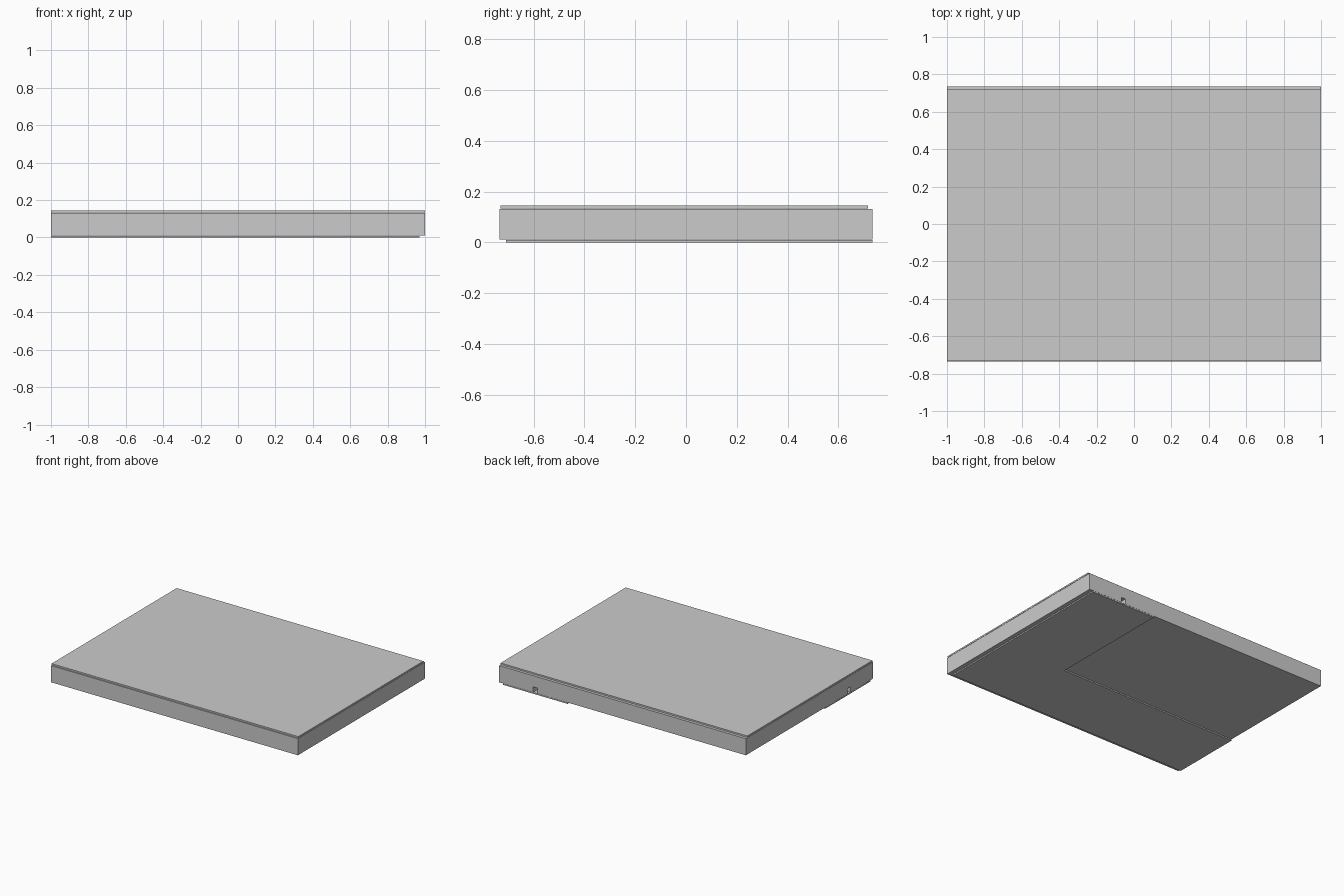
import bpy, bmesh

if "Cube" in bpy.data.objects:
    bpy.data.objects.remove(bpy.data.objects["Cube"])


def prism(name, outline, z0, z1):
    """Extrude a flat outline from z0 up to z1."""
    bm = bmesh.new()
    face = bm.faces.new([bm.verts.new((x, y, z0)) for x, y in outline])
    res = bmesh.ops.extrude_face_region(bm, geom=[face])
    verts = [v for v in res["geom"] if isinstance(v, bmesh.types.BMVert)]
    bmesh.ops.translate(bm, verts=verts, vec=(0, 0, z1 - z0))
    bmesh.ops.recalc_face_normals(bm, faces=bm.faces[:])
    mesh = bpy.data.meshes.new(name)
    bm.to_mesh(mesh)
    bm.free()
    obj = bpy.data.objects.new(name, mesh)
    bpy.context.collection.objects.link(obj)
    return obj


def rect(x0, x1, y0, y1):
    return [(x0, y0), (x1, y0), (x1, y1), (x0, y1)]


def ell(x0, x1, y0, y1, width):
    """L outline: one arm along the front, one along the right."""
    return [(x0, y0), (x1, y0), (x1, y1), (x1 - width, y1),
            (x1 - width, y0 + width), (x0, y0 + width)]


# Main slab
body = prism("slab_body", rect(-1, 1, -0.735, 0.735), 0.01, 0.132)

# L-shaped channel under the slab, open at the back and left sides
cutter = prism("channel_cutter", ell(-1.1, 0.725, -0.475, 0.85, 0.035), -0.02, 0.05)
cutter.hide_render = True
cutter.hide_set(True)
cut = body.modifiers.new("channel", "BOOLEAN")
cut.operation = "DIFFERENCE"
cut.solver = "EXACT"
cut.object = cutter

# Thin top sheet, leaving a narrow ledge along the back
prism("top_sheet", rect(-1, 1, -0.73, 0.718), 0.134, 0.145)

# L-shaped plate covering the channel
prism("bottom_plate", ell(-1, 0.97, -0.71, 0.735, 0.525), 0.0, 0.009)
